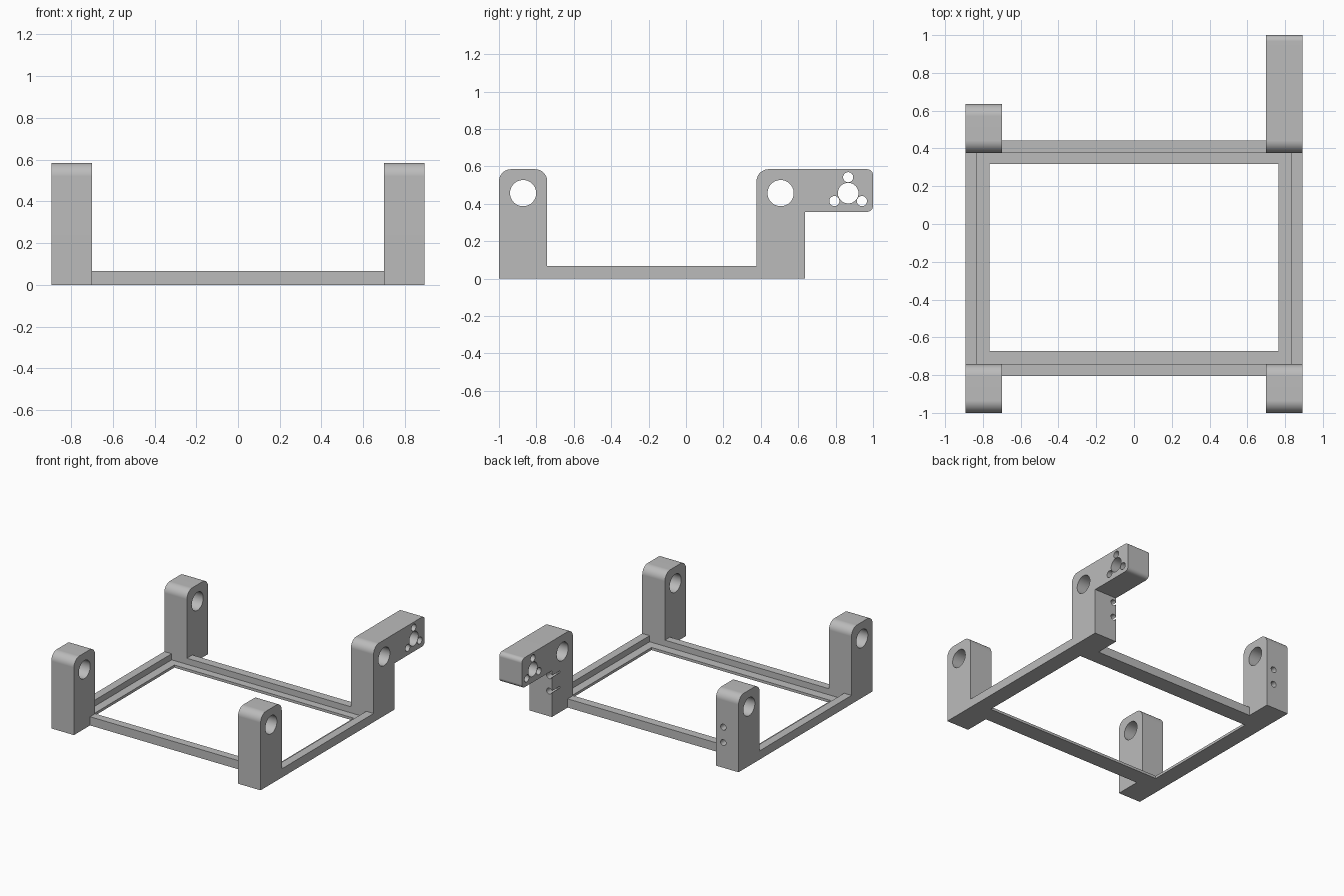
import bpy, bmesh, math
from mathutils import Vector, Matrix

cube = bpy.data.objects.get("Cube")
if cube:
    bpy.data.objects.remove(cube, do_unlink=True)

grey = bpy.data.materials.new("plain_grey")
grey.use_nodes = True
grey.diffuse_color = (0.5, 0.5, 0.5, 1)
grey.node_tree.nodes["Principled BSDF"].inputs["Base Color"].default_value = (0.5, 0.5, 0.5, 1)

# Main dimensions
OUT, IN = 0.893, 0.70            # outer and inner x of the posts
FRONT, BACK = -1.0, 0.377        # front faces of the two post rows
DEPTH, TOP = 0.258, 0.585
LIP, SHELF = 0.067, 0.02         # heights of the frame lip and its shelf
HOLE_Z = 0.457


def make_object(name, bm):
    bmesh.ops.recalc_face_normals(bm, faces=bm.faces)
    mesh = bpy.data.meshes.new(name)
    bm.to_mesh(mesh)
    bm.free()
    mesh.materials.append(grey)
    obj = bpy.data.objects.new(name, mesh)
    bpy.context.collection.objects.link(obj)
    return obj


def box(name, x0, x1, y0, y1, z0, z1):
    bm = bmesh.new()
    size = Matrix.Diagonal((x1 - x0, y1 - y0, z1 - z0, 1))
    place = Matrix.Translation(((x0 + x1) / 2, (y0 + y1) / 2, (z0 + z1) / 2))
    bmesh.ops.create_cube(bm, size=1, matrix=place @ size)
    return make_object(name, bm)


def rounded(corners, steps=10):
    """Outline from (y, z, radius) right-angle corners."""
    points = []
    for i, (y, z, r) in enumerate(corners):
        p = Vector((y, z))
        if r == 0:
            points.append(p)
            continue
        a = (Vector(corners[i - 1][:2]) - p).normalized()
        b = (Vector(corners[(i + 1) % len(corners)][:2]) - p).normalized()
        centre = p + r * (a + b)
        for k in range(steps + 1):
            t = math.pi / 2 * k / steps
            points.append(centre - r * (b * math.cos(t) + a * math.sin(t)))
    return points


def extrude_x(name, outline, x0, x1):
    bm = bmesh.new()
    face = bm.faces.new([bm.verts.new((x0, p.x, p.y)) for p in outline])
    moved = bmesh.ops.extrude_face_region(bm, geom=[face])["geom"]
    verts = [v for v in moved if isinstance(v, bmesh.types.BMVert)]
    bmesh.ops.translate(bm, verts=verts, vec=(x1 - x0, 0, 0))
    return make_object(name, bm)


def rod(axis, centre, radius, length):
    bm = bmesh.new()
    turn = Matrix.Rotation(math.pi / 2, 4, "Y" if axis == "X" else "X")
    bmesh.ops.create_cone(bm, cap_ends=True, segments=40, radius1=radius, radius2=radius,
                          depth=length, matrix=Matrix.Translation(centre) @ turn)
    return make_object("hole_cutter", bm)


def cut(obj, cutters):
    bpy.ops.object.select_all(action="DESELECT")
    obj.select_set(True)
    bpy.context.view_layer.objects.active = obj
    for cutter in cutters:
        cutter.hide_render = True
        mod = obj.modifiers.new("cut", "BOOLEAN")
        mod.operation, mod.solver, mod.object = "DIFFERENCE", "EXACT", cutter
        bpy.ops.object.modifier_apply(modifier=mod.name)
        bpy.data.objects.remove(cutter, do_unlink=True)


def smooth(obj):
    bpy.ops.object.select_all(action="DESELECT")
    obj.select_set(True)
    bpy.context.view_layer.objects.active = obj
    bpy.ops.object.shade_smooth_by_angle(angle=math.radians(30))
    obj.modifiers.new("flat_faces", "WEIGHTED_NORMAL").keep_sharp = True


# Corner posts, the left back one carrying the arm
for side, side_name in ((-1, "right"), (1, "left")):
    mid_x = side * (OUT + IN) / 2
    for y0, row in ((FRONT, "front"), (BACK, "back")):
        y1 = y0 + DEPTH
        corners = [(y0, 0, 0), (y0, TOP, 0.065)]
        holes = [rod("X", (mid_x, y0 + DEPTH / 2, HOLE_Z), 0.07, 0.4)]
        if row == "back" and side == 1:
            corners += [(1, TOP, 0.032), (1, 0.357, 0.032), (y1, 0.357, 0)]
            # Arm bore with three screw holes around it
            holes.append(rod("X", (mid_x, 0.867, HOLE_Z), 0.055, 0.4))
            for k in range(3):
                t = math.radians(90 + 120 * k)
                spot = (mid_x, 0.867 + 0.085 * math.cos(t), HOLE_Z + 0.085 * math.sin(t))
                holes.append(rod("X", spot, 0.027, 0.4))
        else:
            corners.append((y1, TOP, 0.065))
        corners.append((y1, 0, 0))
        # Blind screw holes in the back faces
        if row == "back":
            screw_x = 0.722 if side == 1 else -0.763
            for z in (0.194, 0.313):
                holes.append(rod("Y", (screw_x, y1, z), 0.023, 0.2))
        post = extrude_x(f"{side_name}_{row}_post", rounded(corners), side * IN, side * OUT)
        cut(post, holes)
        smooth(post)

# Raised lip of the frame
IN_FRONT = FRONT + DEPTH
LIP_X = 0.83
box("left_lip", LIP_X, OUT, IN_FRONT, BACK, 0, LIP)
box("right_lip", -OUT, -LIP_X, IN_FRONT, BACK, 0, LIP)
box("front_lip", -IN, IN, IN_FRONT - 0.062, IN_FRONT, 0, LIP)
box("back_lip", -IN, IN, BACK, BACK + 0.066, 0, LIP)

# Thin shelf inside the lip, open in the middle
shelf = box("inner_shelf", -LIP_X, LIP_X, IN_FRONT, BACK, 0, SHELF)
cut(shelf, [box("opening_cutter", -0.765, 0.765, -0.672, 0.317, -1, 1)])
